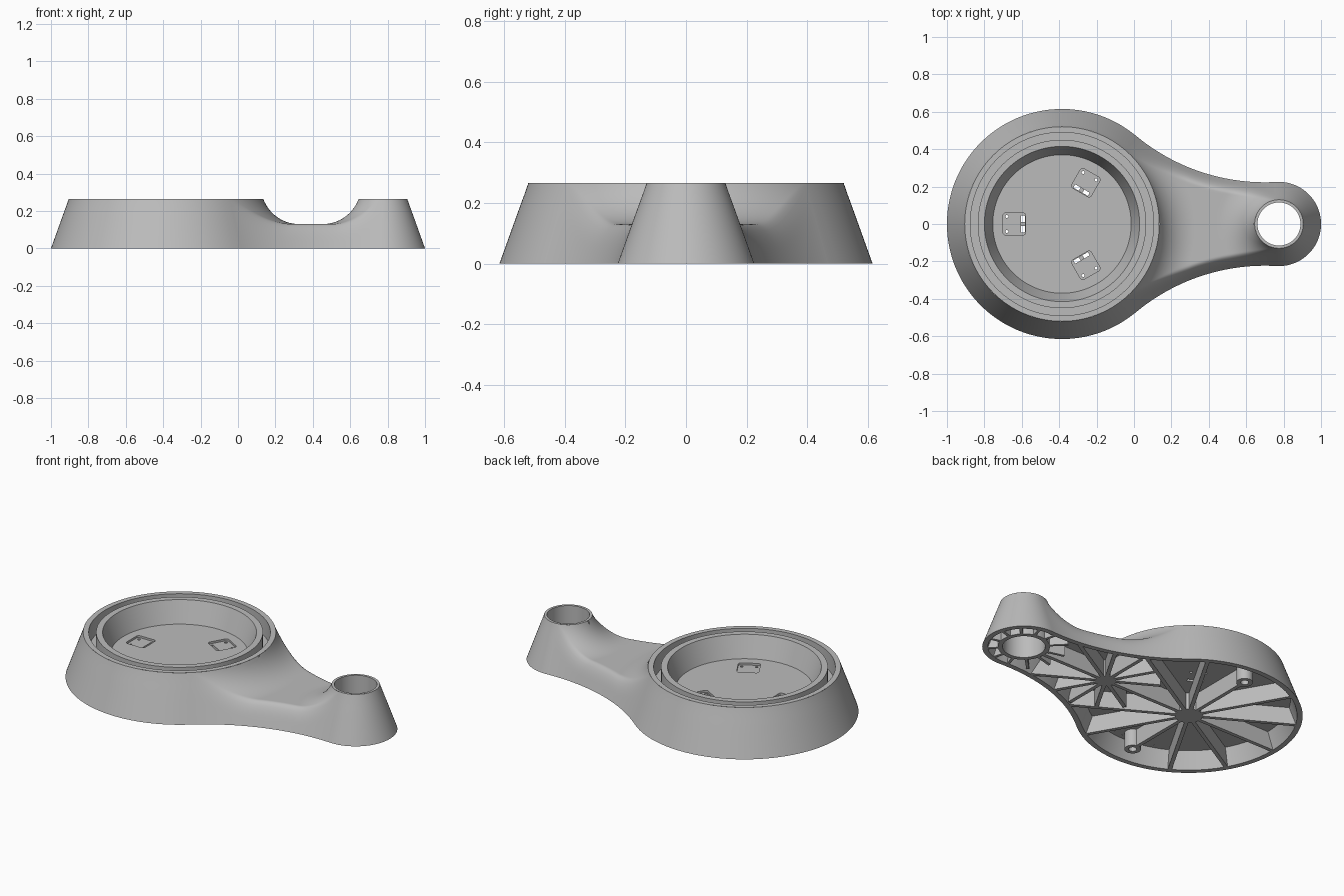
import bpy, bmesh
from math import sin, cos, pi, hypot, sqrt, atan2, radians
from mathutils import Matrix, Vector

cube = bpy.data.objects.get("Cube")
if cube:
    bpy.data.objects.remove(cube, do_unlink=True)

# Main dimensions: dish circle, post circle, concave side arc
BX, BR = -0.385, 0.615
SX, SR = 0.775, 0.225
CX, CY, CR = 0.70, 1.303, 1.08
TOP, NECK, CEIL = 0.265, 0.13, 0.10
DRAFT = 0.095
SLOPE = TOP / DRAFT
FILLET = 0.205
REACH = FILLET * sin(radians(70))

grey = bpy.data.materials.new("warm_grey")
grey.use_nodes = True
grey.diffuse_color = (0.5, 0.5, 0.5, 1)
grey.node_tree.nodes["Principled BSDF"].inputs["Base Color"].default_value = (0.5, 0.5, 0.5, 1)


def finish(name, bm, smooth=True):
    bmesh.ops.remove_doubles(bm, verts=bm.verts, dist=1e-5)
    bmesh.ops.dissolve_degenerate(bm, dist=1e-6, edges=bm.edges)
    bmesh.ops.recalc_face_normals(bm, faces=bm.faces)
    mesh = bpy.data.meshes.new(name)
    bm.to_mesh(mesh)
    bm.free()
    obj = bpy.data.objects.new(name, mesh)
    bpy.context.collection.objects.link(obj)
    mesh.materials.append(grey)
    if smooth:
        bpy.ops.object.select_all(action='DESELECT')
        obj.select_set(True)
        bpy.context.view_layer.objects.active = obj
        bpy.ops.object.shade_smooth_by_angle(angle=radians(30))
    return obj


def strips(bm, rows, close=False):
    verts = [[bm.verts.new(p) for p in row] for row in rows]
    pairs = list(zip(verts, verts[1:]))
    if close:
        pairs.append((verts[-1], verts[0]))
    for a, b in pairs:
        for k in range(len(a) - 1):
            bm.faces.new((a[k], a[k + 1], b[k + 1], b[k]))


def lathe(bm, profile, x, y=0, n=128):
    strips(bm, [[(x + r * cos(2 * pi * i / n), y + r * sin(2 * pi * i / n), z)
                 for r, z in profile] for i in range(n)], close=True)


def cylinder(bm, x, y, r, z0, z1, n=48):
    bmesh.ops.create_cone(bm, cap_ends=True, segments=n, radius1=r, radius2=r, depth=z1 - z0,
                          matrix=Matrix.Translation((x, y, (z0 + z1) / 2)))


def inset(x, y):
    """Distance inward from the base outline."""
    y = abs(y)
    q = (x - CX) / (CY - y)
    if q < (BX - CX) / CY:
        return BR - hypot(x - BX, y)
    if q > (SX - CX) / CY:
        return SR - hypot(x - SX, y)
    return hypot(x - CX, y - CY) - CR


def saddle(x, y):
    """Height of the filleted neck between dish and post."""
    h = NECK
    for cx, r in ((BX, BR - DRAFT), (SX, SR - DRAFT)):
        t = min(max(r + REACH - hypot(x - cx, y), 0), REACH)
        h = max(h, NECK + FILLET - sqrt(FILLET ** 2 - t * t))
    return min(h, TOP)


def skin(x, y):
    """Saddle blended softly into the drafted side wall."""
    a, b = saddle(x, y), SLOPE * inset(x, y)
    k = 0.08 * (TOP - a) / (TOP - NECK) + 1e-6
    h = max(k - abs(a - b), 0) / k
    return min(a, b) - h * h * k / 4


# Outline stations on the +y half: point, inward normal, inner target
ang_b = atan2(CY, CX - BX)
ang_s = atan2(CY, CX - SX)
rb, rs = BR - DRAFT, SR - DRAFT
stations = []
for i in range(64):
    a = pi + (ang_b - pi) * i / 64
    d = Vector((cos(a), sin(a)))
    stations.append((Vector((BX, 0)) + d * BR, -d, Vector((BX, 0)) + d * rb))
arc_b, line, arc_s = rb * ang_b, SX - rs - BX - rb, rs * (pi - ang_s)
for i in range(97):
    t = i / 96
    a = ang_b + pi + (ang_s - ang_b) * t
    d = Vector((cos(a), sin(a)))
    s = t * (arc_b + line + arc_s)
    if s < arc_b:
        g = ang_b - s / rb
        target = Vector((BX + rb * cos(g), rb * sin(g)))
    elif s < arc_b + line:
        target = Vector((BX + rb + s - arc_b, 0))
    else:
        g = pi - (s - arc_b - line) / rs
        target = Vector((SX + rs * cos(g), rs * sin(g)))
    stations.append((Vector((CX, CY)) + d * CR, d, target))
for i in range(1, 41):
    a = ang_s * (1 - i / 40)
    d = Vector((cos(a), sin(a)))
    stations.append((Vector((SX, 0)) + d * SR, -d, Vector((SX, 0)) + d * rs))

# Body shell: underside ceiling, bottom lip, drafted wall and neck surface
rows = []
for p, n, target in stations:
    lo, hi = 0, DRAFT
    for _ in range(30):
        mid = (lo + hi) / 2
        q = p + n * mid
        lo, hi = (mid, hi) if SLOPE * mid < saddle(*q) else (lo, mid)
    row = [(*target, CEIL), (*(p + n * 0.066), CEIL), (*(p + n * 0.03), 0), (*p, 0)]
    for k in range(1, 9):
        q = p + n * lo * k / 8
        row.append((*q, skin(*q)))
    edge = p + n * lo
    for k in range(1, 25):
        q = edge.lerp(target, (k / 24) ** 1.4)
        row.append((*q, skin(*q) if k < 24 else saddle(*target)))
    rows.append(row)
bm = bmesh.new()
strips(bm, rows)
shell = finish("body_shell", bm)
mirror = shell.modifiers.new("mirror", 'MIRROR')
mirror.use_axis = (False, True, False)

# Dish rim with ring groove, sloped bowl wall and underside ring
bm = bmesh.new()
lathe(bm, [(rb, TOP), (0.49, TOP), (0.49, 0.16), (0.45, 0.16), (0.45, TOP),
           (0.415, TOP), (0.37, 0.14)], BX)
lathe(bm, [(rb, CEIL), (0.37, CEIL)], BX)
finish("dish_rim", bm)

# Post tube, open right through
bm = bmesh.new()
lathe(bm, [(rs, TOP), (0.115, TOP), (0.115, 0), (0.14, 0), (0.14, 0.12)], SX, n=80)
finish("post_tube", bm)

# Dish floor with three latch pockets, each with a slot and two pin holes
bm = bmesh.new()
cylinder(bm, BX, 0, 0.375, CEIL, 0.14, 128)
floor = finish("dish_floor", bm, smooth=False)


def block(bm, m, sx, sy, z0, z1, corner):
    made = bmesh.ops.create_cube(bm, size=1, matrix=m @ Matrix.Translation((0, 0, (z0 + z1) / 2))
                                 @ Matrix.Diagonal((sx, sy, z1 - z0, 1)))["verts"]
    edges = {e for v in made for e in v.link_edges
             if abs(e.verts[0].co.z - e.verts[1].co.z) > 0.001}
    bmesh.ops.bevel(bm, geom=list(edges), offset=corner, segments=4, affect='EDGES', profile=0.5)


pockets, slots = bmesh.new(), bmesh.new()
for deg in (60, 180, 300):
    turn = Matrix.Translation((BX, 0, 0)) @ Matrix.Rotation(radians(deg), 4, 'Z')
    block(pockets, turn @ Matrix.Translation((0.255, 0, 0)), 0.12, 0.12, 0.128, 0.2, 0.015)
    block(slots, turn @ Matrix.Translation((0.209, 0, 0)), 0.02, 0.09, 0.05, 0.2, 0.003)
    for side in (-1, 1):
        c = turn @ Vector((0.295, 0.04 * side, 0))
        cylinder(slots, c.x, c.y, 0.008, 0.05, 0.2, 16)
for name, bm in (("pocket_cutter", pockets), ("slot_cutter", slots)):
    cutter = finish(name, bm, smooth=False)
    cutter.hide_render = True
    cutter.hide_set(True)
    cut = floor.modifiers.new(name, 'BOOLEAN')
    cut.operation, cut.solver, cut.object = 'DIFFERENCE', 'EXACT', cutter

# Underside ribs radiating from the hubs out to the sloped inner wall
ribs = bmesh.new()


def reach(x, a, limit, depth):
    r = 0.02
    while r < limit and inset(x + r * cos(a), r * sin(a)) > depth:
        r += 0.002
    return r


def rib(x, a, start, limit, half=0.011, height=0.102):
    low, high = reach(x, a, limit, 0.028), reach(x, a, limit, 0.064)
    m = Matrix.Translation((x, 0, 0)) @ Matrix.Rotation(a, 4, 'Z')
    side = [(start, 0), (low, 0), (high, height), (start, height)]
    a_side, b_side = [[ribs.verts.new(m @ Vector((r, w, z))) for r, z in side] for w in (-half, half)]
    ribs.faces.new(a_side)
    ribs.faces.new(b_side[::-1])
    for k in range(4):
        j = (k + 1) % 4
        ribs.faces.new((a_side[k], a_side[j], b_side[j], b_side[k]))


HUB = 0.2
for i in range(12):
    a = i * pi / 6
    rib(BX, a, 0.03, 0.43 if i in (3, 9) else HUB - BX if i == 0 else 0.9)
    rib(HUB, a, 0.03, 0.435 if i in (0, 1, 11) else 0.3)
    rib(SX, a + pi / 12, 0.135, 0.24, 0.008)
cylinder(ribs, BX, 0, 0.075, 0, 0.102)
cylinder(ribs, HUB, 0, 0.055, 0, 0.102)
finish("underside_ribs", ribs, smooth=False)

# Screw bosses under the dish
bm = bmesh.new()
for y in (-0.47, 0.47):
    lathe(bm, [(0.045, 0.102), (0.045, 0), (0.022, 0), (0.022, 0.102)], BX, y, 32)
finish("screw_bosses", bm)
